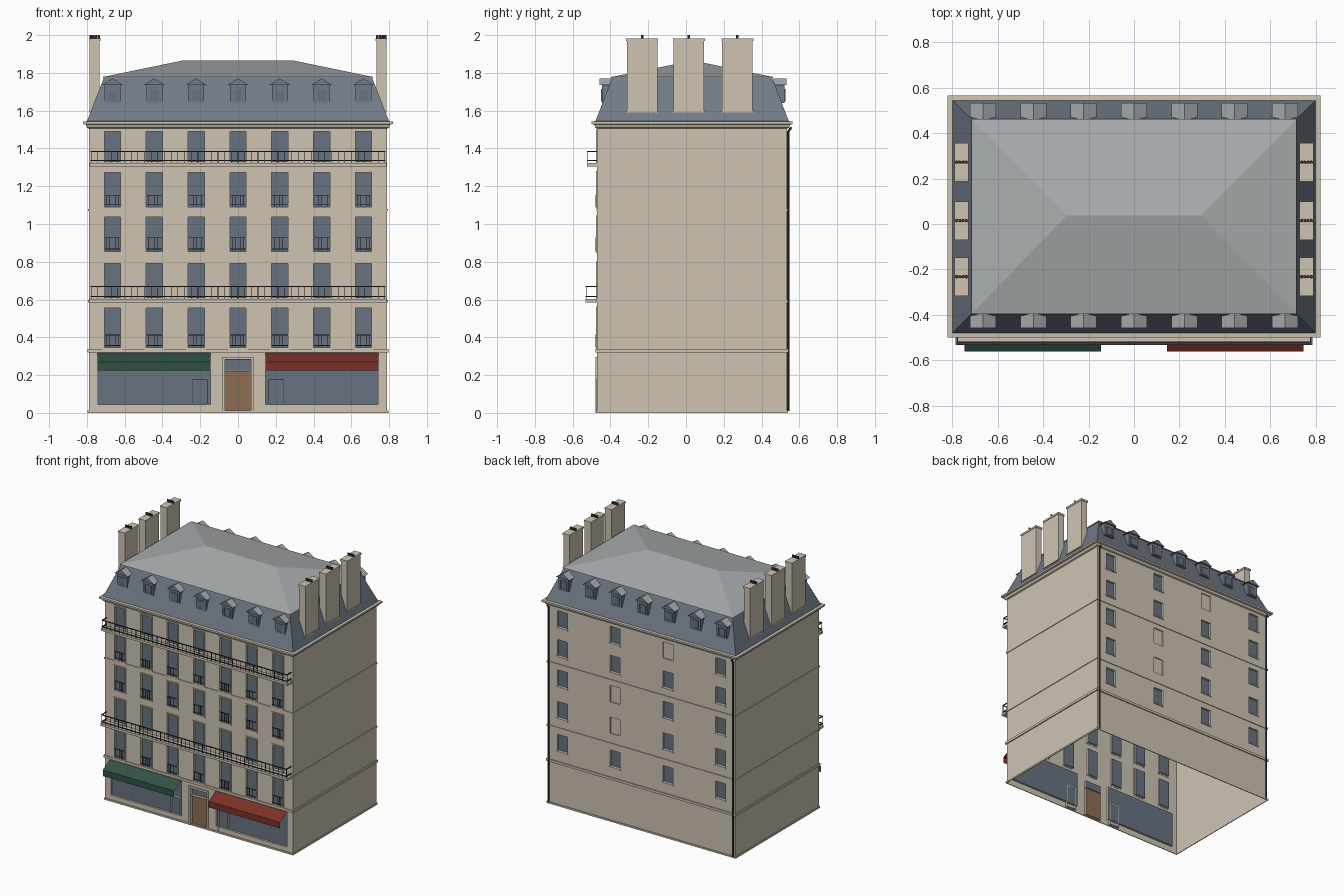
import bpy, bmesh, math
from mathutils import Matrix, Vector

if "Cube" in bpy.data.objects:
    bpy.data.objects.remove(bpy.data.objects["Cube"])

PALETTE = {
    "stone": (.62, .55, .45), "slate": (.165, .2, .245), "glass": (.135, .17, .215),
    "zinc": (.40, .42, .43), "iron": (.045, .045, .05), "green_canvas": (.03, .085, .06),
    "red_canvas": (.2, .03, .022), "door_wood": (.27, .155, .085),
    "terracotta": (.1, .055, .035), "pale_frame": (.62, .63, .6)}
MATS = {}
for key, rgb in PALETTE.items():
    m = bpy.data.materials.new(key)
    m.use_nodes = True
    m.diffuse_color = (*rgb, 1)
    m.node_tree.nodes["Principled BSDF"].inputs["Base Color"].default_value = (*rgb, 1)
    MATS[key] = m

HALF, FRONT, BACK, MID = .79, -.47, .535, .0375
COLUMNS = [i * .2215 for i in range(-3, 4)]
ROWS = [(.345, .555), (.61, .792), (.855, 1.037), (1.09, 1.272), (1.33, 1.49)]


def finish(name, bm, *mats):
    me = bpy.data.meshes.new(name)
    bm.to_mesh(me)
    bm.free()
    for key in mats:
        me.materials.append(MATS[key])
    ob = bpy.data.objects.new(name, me)
    bpy.context.collection.objects.link(ob)
    return ob


def add_box(bm, x0, x1, y0, y1, z0, z1):
    size = Vector((x1 - x0, y1 - y0, z1 - z0))
    mid = Vector((x0 + x1, y0 + y1, z0 + z1)) / 2
    bmesh.ops.create_cube(bm, size=1, matrix=Matrix.Translation(mid) @ Matrix.Diagonal((*size, 1)))


def boxes(name, mat, items):
    bm = bmesh.new()
    for item in items:
        add_box(bm, *item)
    return finish(name, bm, mat)


def frame(x0, x1, z0, z1, y0, y1, t):
    """Four boxes around an opening."""
    return [(x0 - t, x0, y0, y1, z0 - t, z1 + t), (x1, x1 + t, y0, y1, z0 - t, z1 + t),
            (x0, x1, y0, y1, z1, z1 + t), (x0, x1, y0, y1, z0 - t, z0)]


def ring(name, mat, profile):
    """Sweep (offset, height) points around the footprint."""
    bm = bmesh.new()
    loops = []
    for o, z in profile:
        x, a, b = HALF + o, FRONT - o, BACK + o
        loops.append([bm.verts.new(p) for p in ((-x, a, z), (x, a, z), (x, b, z), (-x, b, z))])
    for lo, hi in zip(loops, loops[1:]):
        for i in range(4):
            j = (i + 1) % 4
            bm.faces.new((lo[i], lo[j], hi[j], hi[i]))
    return finish(name, bm, mat)


def wall(name, y, out, openings):
    """Wall sheet with recessed panels; openings are (x0, x1, z0, z1, depth, material)."""
    mats = ["stone", "glass", "door_wood"]
    bm = bmesh.new()

    def quad(pts, mat=0):
        f = bm.faces.new([bm.verts.new(p) for p in (pts if out < 0 else pts[::-1])])
        f.material_index = mat

    def rect(x0, x1, z0, z1, d):
        return [(x0, d, z0), (x1, d, z0), (x1, d, z1), (x0, d, z1)]

    xs = sorted({-HALF, HALF} | {v for o in openings for v in o[:2]})
    zs = sorted({0, 1.52} | {v for o in openings for v in o[2:4]})
    for x0, x1 in zip(xs, xs[1:]):
        for z0, z1 in zip(zs, zs[1:]):
            cx, cz = (x0 + x1) / 2, (z0 + z1) / 2
            if not any(o[0] < cx < o[1] and o[2] < cz < o[3] for o in openings):
                quad(rect(x0, x1, z0, z1, y))
    for *r, depth, mat in openings:
        rim, inner = rect(*r, y), rect(*r, y - out * depth)
        quad(inner, mats.index(mat))
        for i in range(4):
            j = (i + 1) % 4
            quad([rim[i], rim[j], inner[j], inner[i]])
    bmesh.ops.remove_doubles(bm, verts=bm.verts, dist=.0001)
    return finish(name, bm, *mats)


# Front wall with windows, shopfronts and entrance
W = .043
holes = [(x - W, x + W, a, b, .015, "glass") for x in COLUMNS for a, b in ROWS]
holes += [(-.74, -.145, .045, .31, .015, "glass"), (.145, .74, .045, .31, .015, "glass"),
          (-.068, .068, .005, .22, .02, "door_wood"), (-.068, .068, .226, .28, .02, "glass")]
wall("front_wall", FRONT, -1, holes)
trim = []
for x in COLUMNS:
    for a, b in ROWS:
        trim += frame(x - W, x + W, a, b, FRONT - .006, FRONT + .002, .009)
trim += [(s * .075 - .007, s * .075 + .007, FRONT - .008, FRONT, 0, .295) for s in (-1, 1)]
trim.append((-.082, .082, FRONT - .01, FRONT, .282, .296))
boxes("front_window_surrounds", "stone", trim)

# Back wall, some openings blocked up
back_rows = [.48, .73, .97, 1.2, 1.42]
blocked = {(1, 1), (1, 2), (2, 4)}
holes = []
for c, x in enumerate((.665, .2215, -.2215, -.665)):
    for r, z in enumerate(back_rows):
        closed = (c, r) in blocked
        holes.append((x - .042, x + .042, z - .062, z + .062,
                      .008 if closed else .015, "stone" if closed else "glass"))
wall("back_wall", BACK, 1, holes)
boxes("back_window_sills", "stone",
      [(h[0] - .005, h[1] + .005, BACK - .002, BACK + .007, h[2] - .01, h[2]) for h in holes if h[5] == "glass"])

# Side walls
bm = bmesh.new()
for s in (-1, 1):
    pts = [(s * HALF, FRONT, 0), (s * HALF, BACK, 0), (s * HALF, BACK, 1.52), (s * HALF, FRONT, 1.52)]
    bm.faces.new([bm.verts.new(p) for p in pts[::s]])
finish("side_walls", bm, "stone")

# Horizontal bands and cornice
for name, z, h, o in (("plinth", 0, .012, .006), ("shop_band", .32, .018, .008),
                      ("lower_band", .585, .012, .005), ("upper_band", 1.068, .012, .005)):
    ring(name, "stone", [(0, z), (o, z), (o, z + h), (0, z + h)])
ring("cornice", "stone", [(0, 1.505), (.01, 1.51), (.016, 1.526), (.03, 1.53), (.03, 1.543), (0, 1.545)])

# Mansard and hipped top
ring("mansard", "slate", [(.01, 1.543), (-.08, 1.775)])
ring("roof_edge", "zinc", [(-.08, 1.772), (-.074, 1.772), (-.074, 1.779), (-.08, 1.78)])
bm = bmesh.new()
x, a, b = HALF - .078, FRONT + .078, BACK - .078
c = [bm.verts.new(p) for p in ((-x, a, 1.779), (x, a, 1.779), (x, b, 1.779), (-x, b, 1.779))]
l, r = bm.verts.new((-.295, MID, 1.865)), bm.verts.new((.295, MID, 1.865))
for f in ((c[0], c[1], r, l), (c[1], c[2], r), (c[2], c[3], l, r), (c[3], c[0], l)):
    bm.faces.new(f)
finish("hipped_roof", bm, "zinc")


# Dormers on both long slopes
def span(y0, y1, side):
    return (y0, y1) if side < 0 else (2 * MID - y1, 2 * MID - y0)


bodies, panes, frames = [], [], []
bm = bmesh.new()
for side in (-1, 1):
    y0, y1 = span(-.457, -.385, side)
    for x in COLUMNS:
        bodies.append((x - .042, x + .042, *span(-.446, -.39, side), 1.64, 1.737))
        panes.append((x - .022, x + .022, *span(-.449, -.444, side), 1.655, 1.708))
        frames += frame(x - .022, x + .022, 1.655, 1.708, *span(-.451, -.444, side), .006)
        ends = [[bm.verts.new((x + dx, y, z)) for dx, z in ((-.057, 1.735), (.057, 1.735), (0, 1.771))]
                for y in (y0, y1)]
        bm.faces.new(ends[0])
        bm.faces.new(ends[1])
        for i in range(3):
            j = (i + 1) % 3
            bm.faces.new((ends[0][i], ends[0][j], ends[1][j], ends[1][i]))
bmesh.ops.recalc_face_normals(bm, faces=bm.faces)
for f in bm.faces:
    f.material_index = 1 if abs(f.normal.x) > .1 else 0
finish("dormer_roofs", bm, "slate", "zinc")
boxes("dormer_bodies", "slate", bodies)
boxes("dormer_frames", "slate", frames)
boxes("dormer_panes", "glass", panes)

# Chimneys with a row of pots
stacks = []
pots = bmesh.new()
for s in (-1, 1):
    for y in (-.232, .015, .272):
        cx = s * .759
        for grow, z0, z1 in ((0, 1.59, 1.98), (.004, 1.59, 1.6), (.004, 1.968, 1.982)):
            stacks.append((cx - .026 - grow, cx + .026 + grow, y - .081 - grow, y + .081 + grow, z0, z1))
        for i in range(4):
            spot = Matrix.Translation((cx + (i - 1.5) * .014, y, 1.99))
            bmesh.ops.create_cone(pots, cap_ends=True, segments=8, radius1=.007, radius2=.006,
                                  depth=.02, matrix=spot)
boxes("chimneys", "stone", stacks)
finish("chimney_pots", pots, "terracotta")

# Balconies: slab, rails and bars
for name, z, top, reach in (("lower", .585, .672, -.533), ("upper", 1.305, 1.387, -.525)):
    boxes(name + "_balcony_slab", "stone", [(-.785, .785, reach, FRONT, z, z + .017)])
    rails = []
    for h in (top - .006, z + .028):
        rails.append((-.78, .78, reach + .002, reach + .008, h, h + .006))
        rails += [(s * .777 - .003, s * .777 + .003, reach + .002, FRONT, h, h + .006) for s in (-1, 1)]
    for i in range(45):
        x = -.777 + i * 1.554 / 44
        rails.append((x - .0015, x + .0015, reach + .004, reach + .007, z + .015, top))
    boxes(name + "_balcony_railing", "iron", rails)

# Small window guards
guards = []
for row, h in ((0, .065), (2, .07), (3, .06)):
    z = ROWS[row][0]
    for x in COLUMNS:
        guards += [(x - W, x + W, FRONT - .009, FRONT - .005, z + k, z + k + .004) for k in (.01, h)]
        guards += [(x + d - .001, x + d + .001, FRONT - .008, FRONT - .006, z, z + h)
                   for d in (-.03, -.015, 0, .015, .03)]
boxes("window_guards", "iron", guards)

# Shop doors and awnings
doors = []
for s, mat in ((-1, "green_canvas"), (1, "red_canvas")):
    doors += frame(s * .2 - .037, s * .2 + .037, .012, .175, FRONT - .003, FRONT + .016, .005)
    bm = bmesh.new()
    path = [(FRONT - .004, .316), (-.56, .27), (-.56, .224)]
    rows = [[bm.verts.new((s * .445 + e, y, z)) for e in (-.3, .3)] for y, z in path]
    for p, q in zip(rows, rows[1:]):
        bm.faces.new((q[0], q[1], p[1], p[0]))
    finish(mat.split("_")[0] + "_awning", bm, mat)
boxes("shop_door_frames", "pale_frame", doors)

# Rear downpipes
bm = bmesh.new()
for s in (-1, 1):
    bmesh.ops.create_cone(bm, cap_ends=True, segments=8, radius1=.006, radius2=.006, depth=1.48,
                          matrix=Matrix.Translation((s * .775, BACK + .007, .75)))
    bend = Matrix.Translation((s * .775, BACK + .014, 1.5)) @ Matrix.Rotation(-math.radians(35), 4, "X")
    bmesh.ops.create_cone(bm, cap_ends=True, segments=8, radius1=.006, radius2=.006, depth=.03, matrix=bend)
finish("downpipes", bm, "iron")
